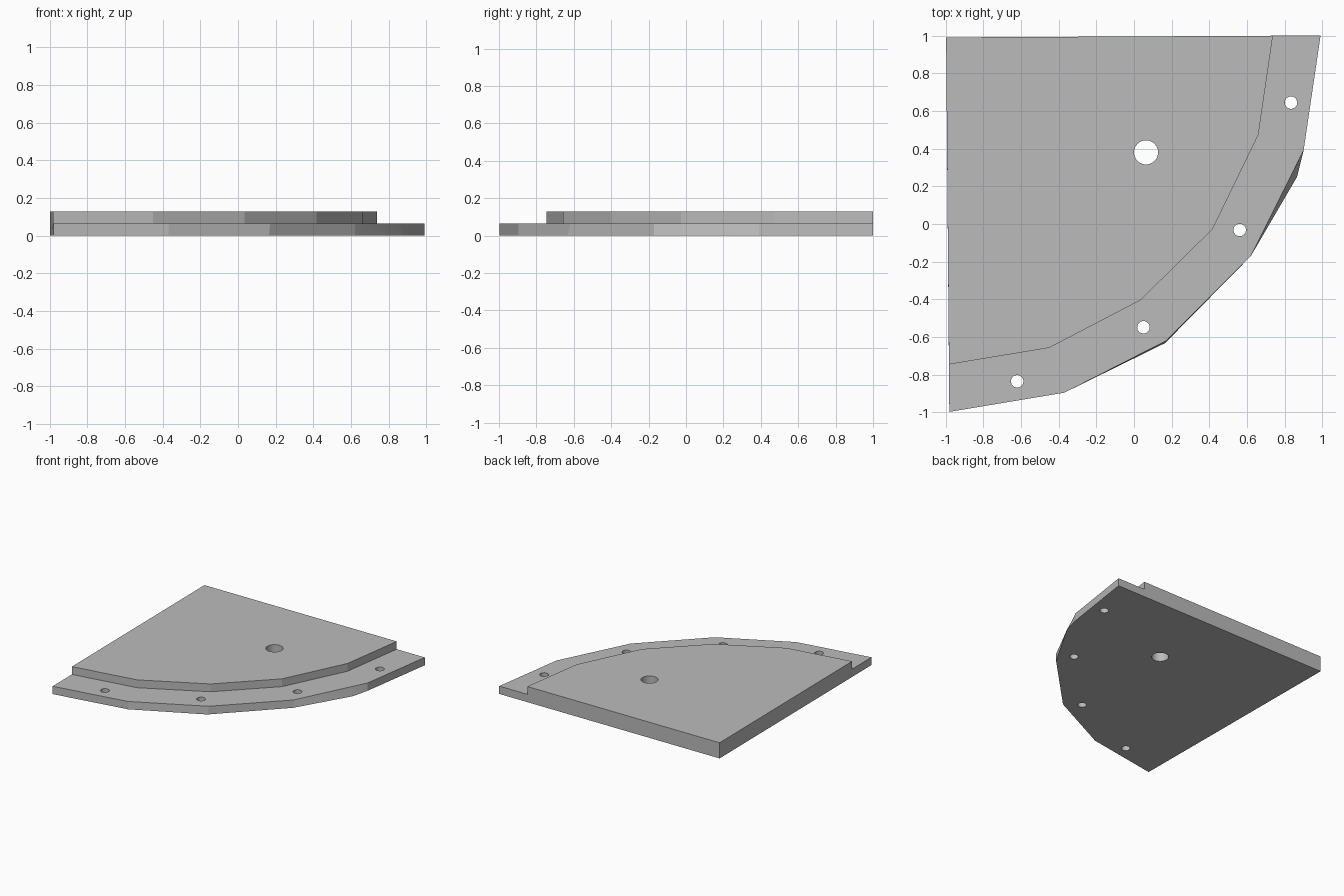
import bpy, bmesh

cube = bpy.data.objects.get("Cube")
if cube:
    bpy.data.objects.remove(cube, do_unlink=True)

LEDGE, TOP = 0.064, 0.128

grey = bpy.data.materials.new("plain grey")
grey.use_nodes = True
colour = (0.5, 0.5, 0.5, 1)
grey.diffuse_color = colour
grey.node_tree.nodes["Principled BSDF"].inputs["Base Color"].default_value = colour

# Outlines run from the back left edge of the arc round to the front
rim = [(0.99, 1.0), (0.9, 0.39), (0.85, 0.29), (0.62, -0.17),
       (0.17, -0.62), (-0.37, -0.895), (-0.98, -0.997)]
foot = list(rim)
foot[2], foot[4] = (0.865, 0.25), (0.165, -0.632)
step = [(0.737, 0.999), (0.66, 0.473), (0.417, -0.027),
        (0.035, -0.404), (-0.45, -0.657), (-0.982, -0.745)]
corner = (-0.997, 0.99)

# Stepped quarter plate as one closed solid
bm = bmesh.new()


def ring(points, z):
    return [bm.verts.new((x, y, z)) for x, y in points]


def wall(low, high):
    for i in range(len(low) - 1):
        bm.faces.new((low[i], high[i], high[i + 1], low[i + 1]))


base, lip = ring(foot, 0), ring(rim, LEDGE)
tread, crown = ring(step, LEDGE), ring(step, TOP)
c_low, c_high = ring([corner], 0)[0], ring([corner], TOP)[0]
wall(base, lip)
wall(tread, crown)
bm.faces.new(base + [c_low])
bm.faces.new(crown + [c_high])
bm.faces.new(lip + tread[::-1])
for end in (0, -1):
    bm.faces.new((c_low, base[end], lip[end], tread[end], crown[end], c_high))
bmesh.ops.recalc_face_normals(bm, faces=bm.faces)
mesh = bpy.data.meshes.new("stepped_plate")
bm.to_mesh(mesh)
bm.free()
mesh.materials.append(grey)
plate = bpy.data.objects.new("stepped_plate", mesh)
bpy.context.collection.objects.link(plate)

# Bolt holes along the ledge and one larger hole in the middle
holes = [(0.064, 0.38, 0.064)] + [
    (x, y, 0.033) for x, y in
    ((0.833, 0.644), (0.561, -0.032), (0.05, -0.548), (-0.62, -0.835))]
for x, y, radius in holes:
    bpy.ops.mesh.primitive_cylinder_add(vertices=32, radius=radius, depth=1,
                                        location=(x, y, 0))
    cutter = bpy.context.object
    cutter.name = "hole_cutter"
    cutter.hide_render = True
    cutter.data.materials.append(grey)
    cut = plate.modifiers.new("hole", "BOOLEAN")
    cut.operation, cut.solver, cut.object = "DIFFERENCE", "EXACT", cutter
    bpy.context.view_layer.objects.active = plate
    bpy.ops.object.modifier_apply(modifier=cut.name)
    bpy.data.objects.remove(cutter, do_unlink=True)

# Smooth only the hole walls
bpy.ops.object.select_all(action="DESELECT")
plate.select_set(True)
bpy.ops.object.shade_smooth_by_angle(angle=0.25)
